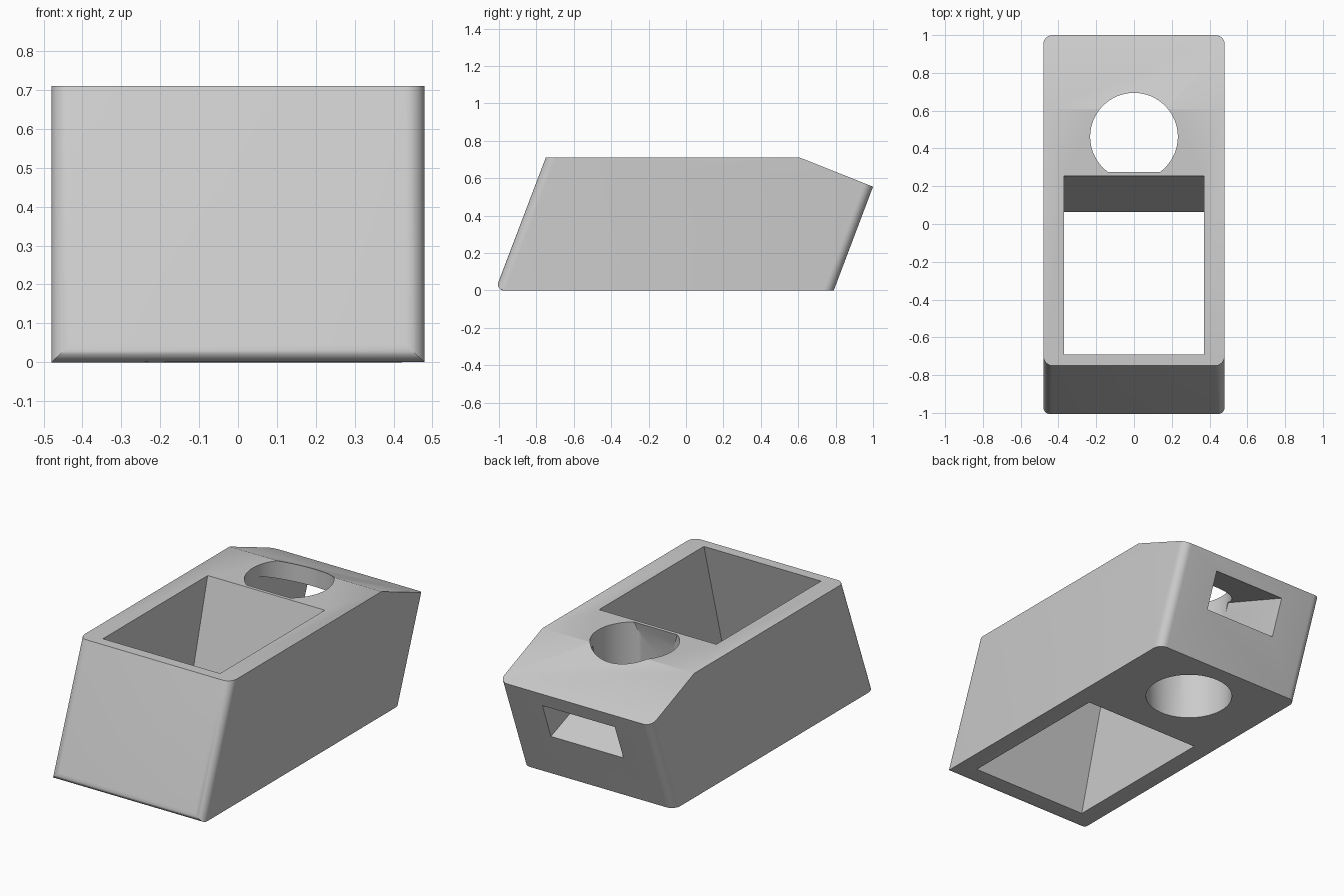
import bpy, bmesh, math
from mathutils import Vector

cube = bpy.data.objects.get("Cube")
if cube:
    bpy.data.objects.remove(cube, do_unlink=True)

grey = bpy.data.materials.new("plain grey")
grey.use_nodes = True
colour = (0.6, 0.6, 0.6, 1)
grey.diffuse_color = colour
grey.node_tree.nodes["Principled BSDF"].inputs["Base Color"].default_value = colour


def add_object(name, bm):
    bmesh.ops.recalc_face_normals(bm, faces=bm.faces)
    mesh = bpy.data.meshes.new(name)
    bm.to_mesh(mesh)
    bm.free()
    mesh.materials.append(grey)
    obj = bpy.data.objects.new(name, mesh)
    bpy.context.collection.objects.link(obj)
    return obj


def prism(profile, half_width):
    """Extrude a side profile of (y, z) points across x."""
    bm = bmesh.new()
    face = bm.faces.new([bm.verts.new((-half_width, y, z)) for y, z in profile])
    moved = bmesh.ops.extrude_face_region(bm, geom=[face])["geom"]
    verts = [v for v in moved if isinstance(v, bmesh.types.BMVert)]
    bmesh.ops.translate(bm, verts=verts, vec=(2 * half_width, 0, 0))
    bmesh.ops.recalc_face_normals(bm, faces=bm.faces)
    return bm


HEIGHT = 0.71
LEAN = 0.378

# Leaning body with rounded corner edges and a rounded front bottom edge
back_top, back_low = (1.0, 0.555), (0.79, 0)
bm = prism([(-1.02, 0), (-0.75, HEIGHT), (0.61, HEIGHT), back_top, back_low], 0.48)


def is_rounded(edge):
    a, b = (v.co for v in edge.verts)
    middle = (a + b) / 2
    if abs(a.x - b.x) > 0.1:
        return middle.y < -1 and middle.z < 0.01
    return abs(a.z - b.z) > 0.3


bmesh.ops.bevel(bm, geom=[e for e in bm.edges if is_rounded(e)], offset=0.05,
                offset_type='OFFSET', segments=8, profile=0.5, affect='EDGES')
body = add_object("body", bm)

# Slanted rectangular pocket running right through the body
pocket_lean = 0.268


def pocket_y(top_y, z):
    return top_y - pocket_lean * (HEIGHT - z)


low, high = -0.1, 0.81
pocket = add_object("pocket_cutter", prism(
    [(pocket_y(-0.69, low), low), (pocket_y(-0.69, high), high),
     (pocket_y(0.255, high), high), (pocket_y(0.255, low), low)], 0.37))

# Upright round hole, flattened where it nears the pocket wall
bm = bmesh.new()
bmesh.ops.create_cone(bm, cap_ends=True, segments=96, radius1=0.232, radius2=0.232, depth=1)
bmesh.ops.translate(bm, verts=bm.verts, vec=(0, 0.462, 0.4))
cut = bmesh.ops.bisect_plane(bm, geom=bm.verts[:] + bm.edges[:] + bm.faces[:],
                             plane_co=(0, 0.275, HEIGHT),
                             plane_no=(0, 1, -pocket_lean), clear_inner=True)
bmesh.ops.holes_fill(bm, edges=[e for e in bm.edges if e.is_boundary])
hole = add_object("hole_cutter", bm)

# Slot entering square to the back face and meeting the round hole
inward = Vector((-1, LEAN)).normalized()
along = Vector((LEAN, 1)).normalized()
centre = Vector((0.79 + LEAN * 0.37, 0.37))
half = 0.11
slot = add_object("slot_cutter", prism(
    [centre + along * side * half + inward * depth
     for side, depth in ((-1, -0.2), (1, -0.2), (1, 0.48), (-1, 0.48))], 0.229))

# Carve the openings
bpy.context.view_layer.objects.active = body
for cutter in (pocket, hole, slot):
    cutter.hide_render = True
    mod = body.modifiers.new(cutter.name, 'BOOLEAN')
    mod.operation, mod.solver, mod.object = 'DIFFERENCE', 'EXACT', cutter
    bpy.ops.object.modifier_apply(modifier=mod.name)
    bpy.data.objects.remove(cutter, do_unlink=True)

# Smooth the rounded parts and keep the edges sharp
bpy.ops.object.select_all(action='DESELECT')
body.select_set(True)
bpy.ops.object.shade_smooth_by_angle(angle=math.radians(30))
